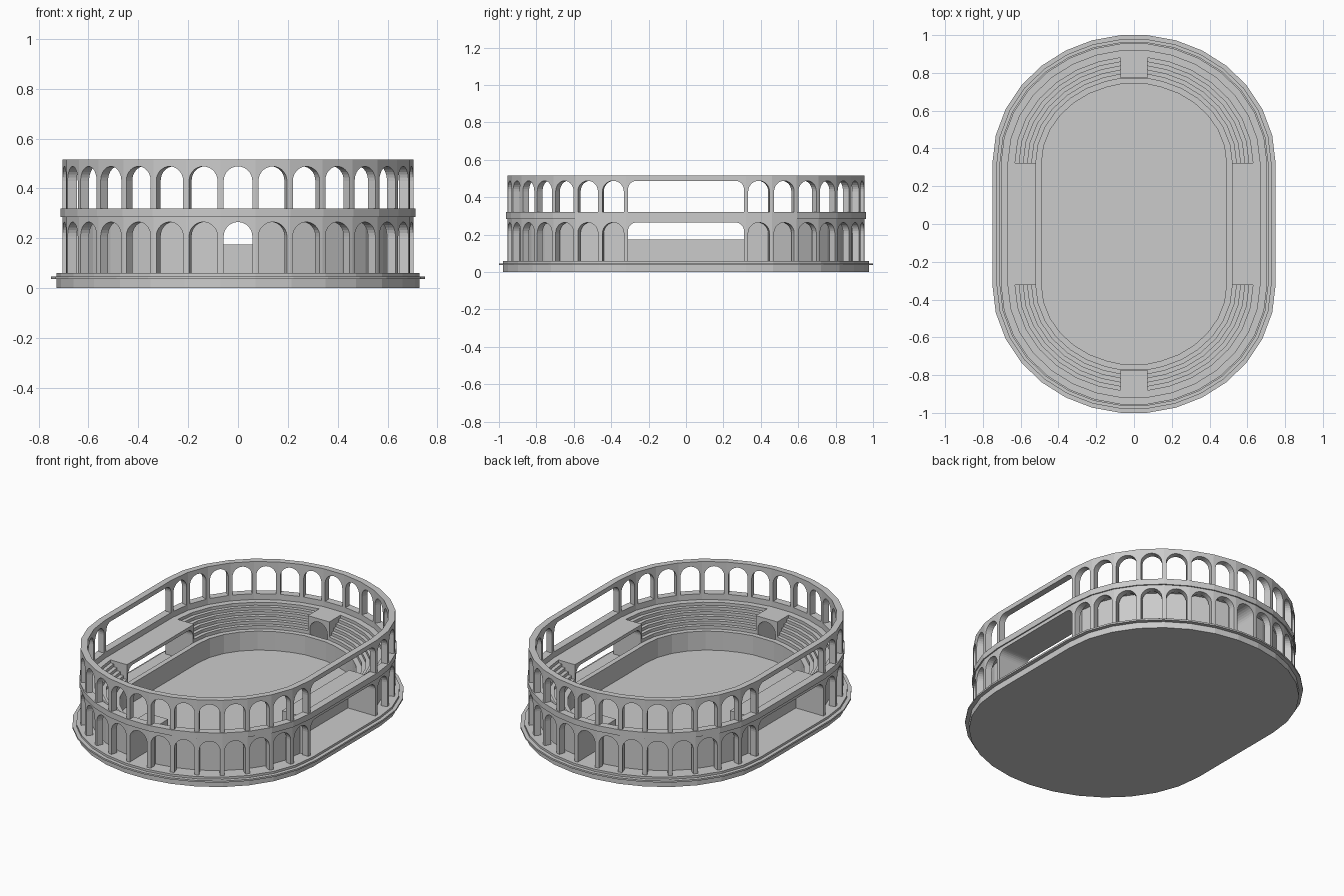
import bpy, bmesh, math

if "Cube" in bpy.data.objects:
    bpy.data.objects.remove(bpy.data.objects["Cube"])

A, B, C = 0.705, 0.638, 0.32      # wall half-width, end depth, half length of straight side
BAYS = 15                         # arches on each rounded end
ENDS, SIDES = {7, 23}, {15, 31}   # segments holding gates

stone = bpy.data.materials.new("pale_stone")
stone.diffuse_color = (0.6, 0.6, 0.6, 1)
stone.use_nodes = True
stone.node_tree.nodes["Principled BSDF"].inputs["Base Color"].default_value = stone.diffuse_color

# bay boundaries equally spaced along the elliptical end
N = 3000
length = [0.0]
for i in range(N):
    t = math.pi * (i + 0.5) / N
    length.append(length[-1] + math.hypot(A * math.sin(t), B * math.cos(t)))
params = [math.pi * min(range(N + 1), key=lambda i: abs(length[i] - length[-1] * k / BAYS)) / N
          for k in range(BAYS + 1)]


def path(off):
    """Closed plan outline, moved inward by off; gate bays keep a constant width."""
    pts = []
    for s in (-1, 1):
        for t in params:
            x = s * (A - off) * math.cos(t)
            y = s * (C + (B - off) * math.sin(t))
            if abs(x) < 0.08:
                x = math.copysign(0.07, x)
            pts.append((x, y))
    return pts


def finish(name, bm):
    bmesh.ops.remove_doubles(bm, verts=bm.verts, dist=1e-5)
    bmesh.ops.recalc_face_normals(bm, faces=bm.faces)
    me = bpy.data.meshes.new(name)
    bm.to_mesh(me)
    bm.free()
    me.materials.append(stone)
    ob = bpy.data.objects.new(name, me)
    bpy.context.collection.objects.link(ob)


def face(bm, pts):
    bm.faces.new([bm.verts.new(p) for p in pts])


def sweep(name, profile, skip=()):
    """Sweep a closed (offset, z) profile around the plan."""
    bm = bmesh.new()
    rows = [[(x, y, z) for x, y in path(o)] for o, z in profile]
    n, m = len(rows[0]), len(rows)
    for i in range(n):
        if i in skip:
            continue
        j = (i + 1) % n
        for k in range(m):
            a, b = rows[k], rows[(k + 1) % m]
            face(bm, [a[i], a[j], b[j], b[i]])
        if (i - 1) % n in skip:
            face(bm, [r[i] for r in rows])
        if j in skip:
            face(bm, [r[j] for r in rows])
    finish(name, bm)


def slab(name, off, z0, z1):
    bm = bmesh.new()
    f = bm.faces.new([bm.verts.new((x, y, z0)) for x, y in path(off)])
    r = bmesh.ops.extrude_face_region(bm, geom=[f])
    for v in r["geom"]:
        if isinstance(v, bmesh.types.BMVert):
            v.co.z = z1
    finish(name, bm)


def arch_panel(bm, p0, p1, q0, q1, z0, z1, crown, margin, radius, caps=False):
    """Wall piece between outer edge p0-p1 and inner edge q0-q1 with a round-topped opening."""
    w = math.dist(p0, p1)
    m, r = margin / w, radius / w
    h = radius
    prof = [(0, z0), (m, z0)]
    prof += [(m + r - r * math.cos(a), crown - h + h * math.sin(a))
             for a in [math.pi / 2 * k / 7 for k in range(8)]]
    prof += [(1 - u, z) for u, z in reversed(prof)]

    def at(a, b, u, z):
        return (a[0] + (b[0] - a[0]) * u, a[1] + (b[1] - a[1]) * u, z)
    for (u, z), (v, y) in zip(prof, prof[1:]):
        if abs(u - v) + abs(z - y) < 1e-6:
            continue
        face(bm, [at(p0, p1, u, z), at(p0, p1, v, y), at(q0, q1, v, y), at(q0, q1, u, z)])
        if abs(u - v) > 1e-6:
            for a, b in ((p0, p1), (q0, q1)):
                face(bm, [at(a, b, u, z), at(a, b, v, y), at(a, b, v, z1), at(a, b, u, z1)])
            face(bm, [at(p0, p1, u, z1), at(p0, p1, v, z1), at(q0, q1, v, z1), at(q0, q1, u, z1)])
    if caps:
        for a, b in ((p0, q0), (p1, q1)):
            face(bm, [(*a, z0), (*b, z0), (*b, z1), (*a, z1)])


def arcade(name, z0, z1, crown):
    bm = bmesh.new()
    out, inn = path(0), path(0.038)
    for i in range(len(out)):
        j = (i + 1) % len(out)
        w = math.dist(out[i], out[j])
        margin = 0.01 if i in SIDES else 0.0125
        radius = 0.045 if i in SIDES else w / 2 - margin
        arch_panel(bm, out[i], out[j], inn[i], inn[j], z0, z1, crown, margin, radius)
    finish(name, bm)


# stepped base
slab("base_plinth", -0.023, 0, 0.037)
slab("base_flange", -0.045, 0.037, 0.047)
slab("base_step", -0.023, 0.047, 0.06)

# two storeys of arches with a cornice between
arcade("lower_arcade", 0.06, 0.285, 0.265)
sweep("cornice", [(-0.007, 0.285), (-0.007, 0.32), (0.038, 0.32), (0.038, 0.285)])
arcade("upper_arcade", 0.32, 0.515, 0.488)

# arena podium wall
sweep("arena_wall", [(0.215, 0.055), (0.215, 0.175), (0.185, 0.175), (0.185, 0.055)])

# stepped seating with a gallery at the top
seat = [(0.185, 0.06)]
for k in range(6):
    o, z = 0.185 - 0.022 * k, 0.195 + 0.018 * k
    seat += [(o, z), (o - 0.022 if k < 5 else 0.038, z)]
seat += [(0.038, 0.268), (0.062, 0.268), (0.062, 0.06)]
sweep("seating", seat, ENDS | SIDES)

# gate tunnels
for s, label in ((-1, "front"), (1, "back")):
    bm = bmesh.new()
    arch_panel(bm, (-0.072, s * 0.918), (0.072, s * 0.918), (-0.072, s * 0.772), (0.072, s * 0.772),
               0.06, 0.285, 0.265, 0.0135, 0.0585, True)
    finish(label + "_gate", bm)
for s, label in ((-1, "left"), (1, "right")):
    bm = bmesh.new()
    arch_panel(bm, (s * 0.667, -0.322), (s * 0.667, 0.322), (s * 0.52, -0.322), (s * 0.52, 0.322),
               0.06, 0.285, 0.265, 0.012, 0.045, True)
    finish(label + "_gate", bm)
